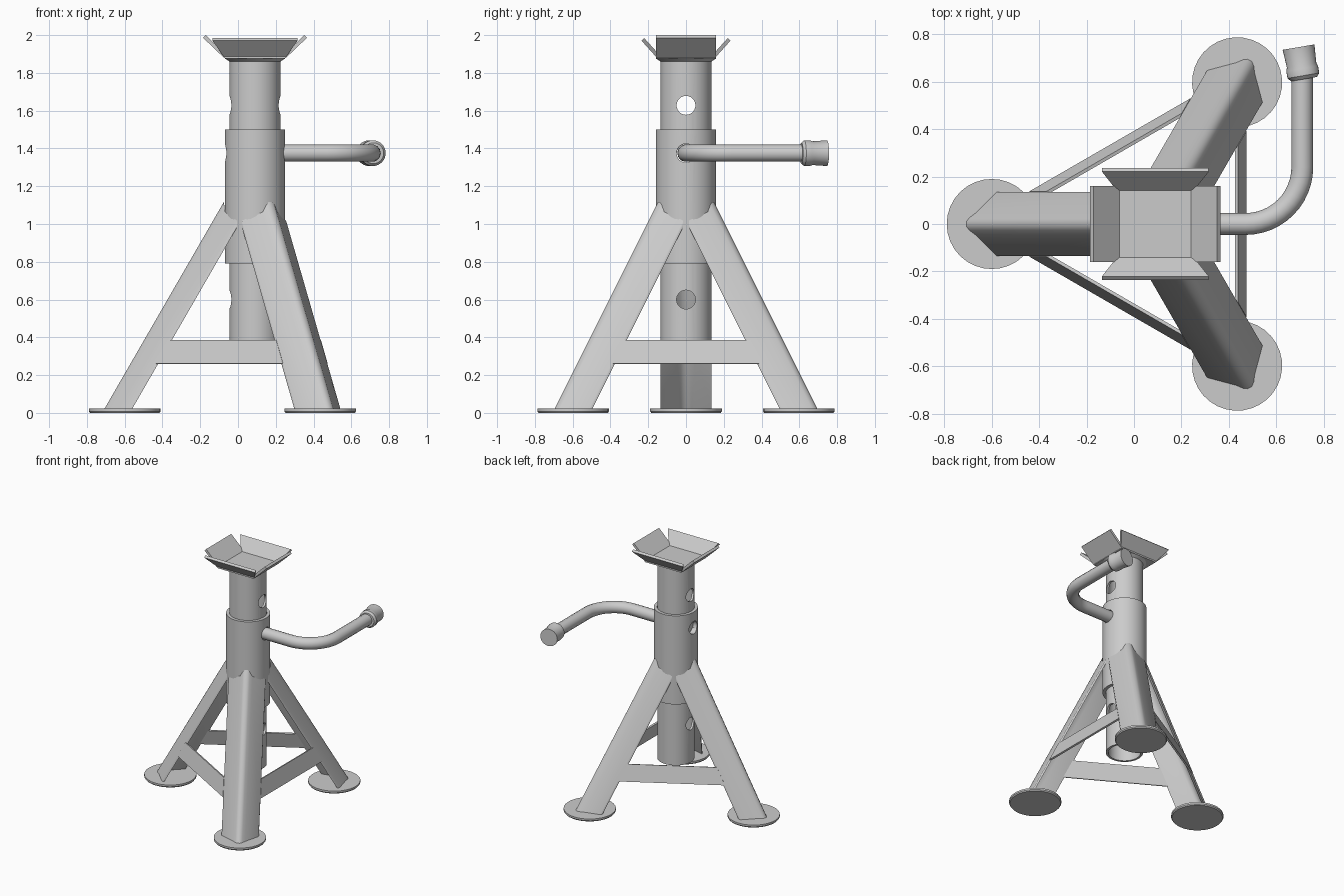
import bpy, bmesh, math
from mathutils import Matrix, Vector

if "Cube" in bpy.data.objects:
    bpy.data.objects.remove(bpy.data.objects["Cube"], do_unlink=True)

steel = bpy.data.materials.new("grey steel")
steel.use_nodes = True
GREY = (0.6, 0.6, 0.6, 1)
steel.diffuse_color = GREY
steel.node_tree.nodes["Principled BSDF"].inputs["Base Color"].default_value = GREY

AXIS = Vector((0.09, 0, 0))      # centre line of the column
PIN_Z = 1.375
SLOPE = math.tan(math.radians(30))


def finish(name, bm, smooth=None, matrix=None):
    """Turn a bmesh into a coloured object."""
    if matrix:
        bm.transform(matrix)
    bmesh.ops.recalc_face_normals(bm, faces=bm.faces)
    mesh = bpy.data.meshes.new(name)
    bm.to_mesh(mesh)
    bm.free()
    obj = bpy.data.objects.new(name, mesh)
    bpy.context.collection.objects.link(obj)
    mesh.materials.append(steel)
    if smooth:
        smooth_object(obj, smooth)
    return obj


def activate(obj):
    bpy.ops.object.select_all(action='DESELECT')
    obj.select_set(True)
    bpy.context.view_layer.objects.active = obj


def smooth_object(obj, angle):
    activate(obj)
    bpy.ops.object.shade_smooth_by_angle(angle=math.radians(angle))


def loft(bm, loops, close=False):
    """Bridge equal point loops with quads; cap the ends or close the ring."""
    rows = [[bm.verts.new(p) for p in loop] for loop in loops]
    pairs = list(zip(rows, rows[1:]))
    if close:
        pairs.append((rows[-1], rows[0]))
    for a, b in pairs:
        for i in range(len(a)):
            j = (i + 1) % len(a)
            bm.faces.new((a[i], a[j], b[j], b[i]))
    if not close:
        bm.faces.new(rows[0])
        bm.faces.new(rows[-1])


def lathe(profile, close=False, sides=48):
    """Spin (radius, height) pairs around z."""
    bm = bmesh.new()
    turns = [2 * math.pi * i / sides for i in range(sides)]
    loft(bm, [[(r * math.cos(t), r * math.sin(t), z) for t in turns]
              for r, z in profile], close)
    return bm


def plate(name, corners, thickness, matrix=None):
    """Flat sheet through four corners, thickened to both sides."""
    pts = [Vector(c) for c in corners]
    n = (pts[1] - pts[0]).cross(pts[3] - pts[0]).normalized() * thickness / 2
    bm = bmesh.new()
    loft(bm, [[p - n for p in pts], [p + n for p in pts]])
    return finish(name, bm, matrix=matrix)


def pipe(name, inner, outer, low, high, hole_heights):
    """Hollow tube with cross holes drilled along x."""
    ring = [(outer, low), (outer, high), (inner, high), (inner, low)]
    obj = finish(name, lathe(ring, close=True), matrix=Matrix.Translation(AXIS))
    bm = bmesh.new()
    for z in hole_heights:
        place = Matrix.Translation((AXIS.x, 0, z)) @ Matrix.Rotation(math.pi / 2, 4, 'Y')
        bmesh.ops.create_cone(bm, cap_ends=True, segments=24, radius1=0.05,
                              radius2=0.05, depth=0.6, matrix=place)
    cutter = finish("hole_cutter", bm)
    cutter.hide_render = True
    mod = obj.modifiers.new("holes", 'BOOLEAN')
    mod.object, mod.operation, mod.solver = cutter, 'DIFFERENCE', 'EXACT'
    activate(obj)
    bpy.ops.object.modifier_apply(modifier="holes")
    bpy.data.objects.remove(cutter, do_unlink=True)
    smooth_object(obj, 30)


# Column: sliding inner tube and fixed outer sleeve
pipe("inner_tube", 0.118, 0.135, 0.29, 1.875, [0.6 + 0.257 * i for i in range(5)])
pipe("outer_sleeve", 0.136, 0.16, 0.79, 1.5, [PIN_Z])

# Saddle: collar, base plate and four flared lips
finish("saddle_collar", lathe([(0.134, 1.86), (0.158, 1.875), (0.158, 1.88)]), 30,
       Matrix.Translation(AXIS))
at_axis = Matrix.Translation(AXIS)
B, T = 0.16, 0.02
plate("saddle_base", [(-B, -B, 1.885), (B, -B, 1.885), (B, B, 1.885), (-B, B, 1.885)], T, at_axis)
for side, sx in (("left", 1), ("right", -1)):
    plate(side + "_lip", [(sx * 0.155, -B, 1.885), (sx * 0.155, B, 1.885),
                          (sx * 0.268, B, 1.993), (sx * 0.268, -B, 1.993)], T, at_axis)
for side, sy in (("back", 1), ("front", -1)):
    plate(side + "_lip", [(-B, sy * 0.145, 1.885), (B, sy * 0.145, 1.885),
                          (0.225, sy * 0.228, 1.977), (-0.225, sy * 0.228, 1.977)], T, at_axis)

# Legs: folded angle irons leaning on the sleeve, each with a round foot
FOOT_R, APEX, LEG_Z, WELD_R = 0.69, 0.80, 0.022, 0.165
half = [(-0.13, 0.135), (-0.04, 0.045), (-0.015, 0.026), (-0.003, 0.01)]
outer = half + [(o, -y) for o, y in reversed(half)]
section = outer + [(o - 0.02, y) for o, y in reversed(outer)]


def leg_top(o, y):
    r = math.sqrt(WELD_R ** 2 - y ** 2)
    return (r, y, LEG_Z + (APEX + o - r) / SLOPE)


def edge_point(z, side):
    """Point on the inner leg flange, in the frame of a brace facing +x."""
    r = APEX - 0.14 - SLOPE * (z - LEG_Z)
    return (r / 2 + 0.117, side * (r * 0.866 - 0.06), z)


for name, turn in (("back", 60), ("right", 180), ("front", 300)):
    spin = at_axis @ Matrix.Rotation(math.radians(turn), 4, 'Z')
    bm = bmesh.new()
    loft(bm, [[(APEX + o, y, LEG_Z) for o, y in section],
              [leg_top(o, y) for o, y in section]])
    finish(name + "_leg", bm, 50, spin)
    finish(name + "_foot", lathe([(0.184, 0), (0.19, 0.008), (0.19, 0.022)], sides=32), 30,
           spin @ Matrix.Translation((FOOT_R, 0, 0)))
    # Brace opposite this leg
    plate(name + "_opposite_brace", [edge_point(0.26, -1), edge_point(0.26, 1),
                                     edge_point(0.385, 1), edge_point(0.385, -1)], 0.014,
          at_axis @ Matrix.Rotation(math.radians(turn + 180), 4, 'Z'))

# Locking pin with a bent handle
BEND = 0.24
path = [(-0.03, 0)]
for i in range(13):
    a = math.pi / 2 * i / 12
    path.append((0.47 + BEND * math.sin(a), BEND - BEND * math.cos(a)))
path.append((0.71, 0.63))
curve = bpy.data.curves.new("pin_handle", 'CURVE')
curve.dimensions = '3D'
curve.bevel_depth = 0.046
curve.bevel_resolution = 5
curve.use_fill_caps = True
spline = curve.splines.new('POLY')
spline.points.add(len(path) - 1)
for point, (x, y) in zip(spline.points, path):
    point.co = (x, y, PIN_Z, 1)
handle = bpy.data.objects.new("pin_handle", curve)
bpy.context.collection.objects.link(handle)
curve.materials.append(steel)
activate(handle)
bpy.ops.object.convert(target='MESH')
smooth_object(handle, 40)

# Knob at the end of the handle, tilted a little inwards
knob = lathe([(0.055, 0), (0.068, 0.015), (0.068, 0.045), (0.063, 0.06), (0.068, 0.137)], sides=32)
aim = Vector((-0.17, 1, 0)).to_track_quat('Z', 'Y').to_matrix().to_4x4()
finish("handle_knob", knob, 30, Matrix.Translation((0.717, 0.611, PIN_Z)) @ aim)
